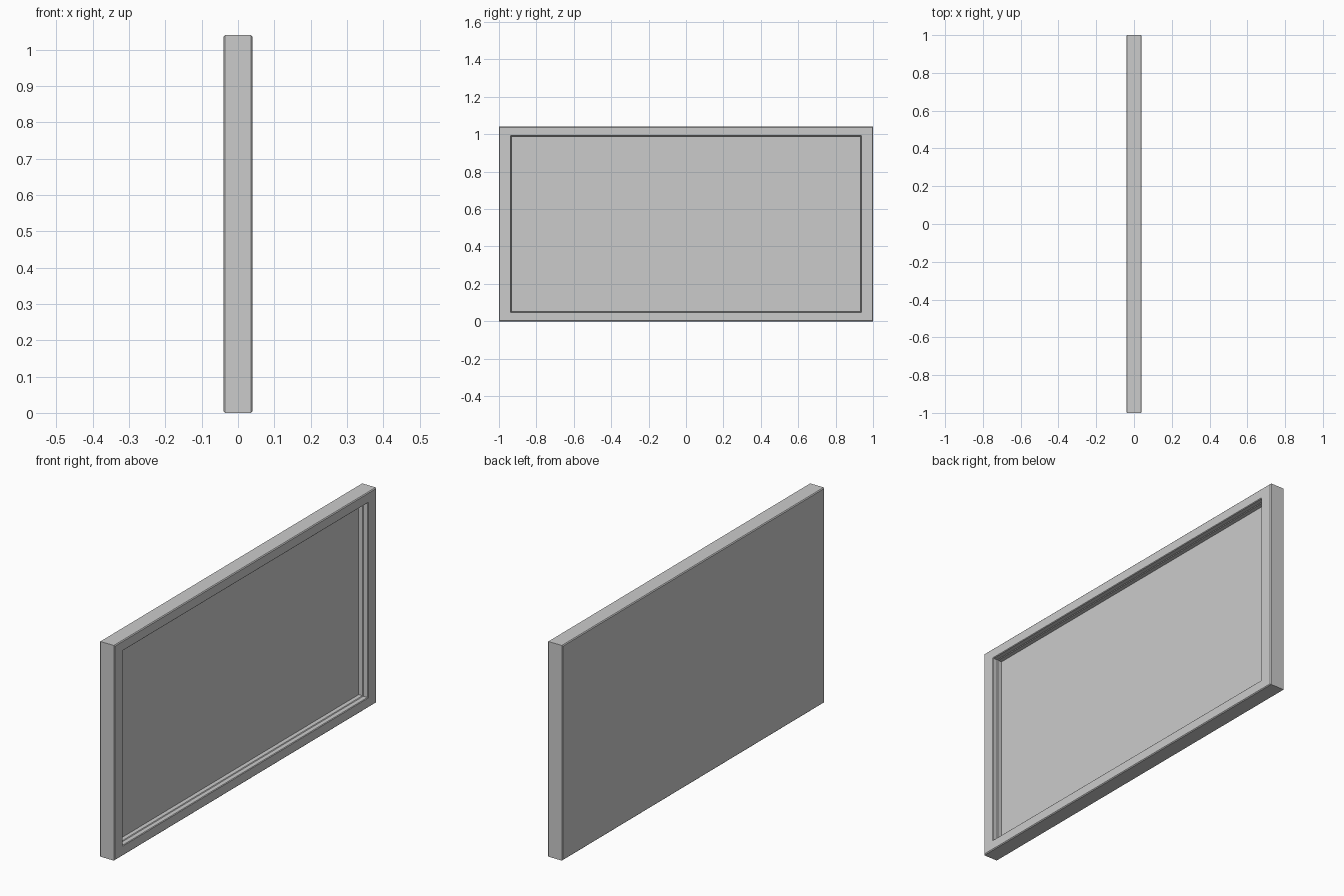
import bpy
import bmesh

if "Cube" in bpy.data.objects:
    bpy.data.objects.remove(bpy.data.objects["Cube"])

HALF_Y, Z0, Z1 = 1.0, 0.0, 1.04
SIDE, RAIL = 0.065, 0.05      # frame widths: upright sides, top and bottom rails


def ring(bm, x, t, extra=0.0):
    """Rectangular loop at depth x; t = 0 is the outer rim, t = 1 the opening."""
    y = HALF_Y - SIDE * t - extra
    lo, hi = Z0 + RAIL * t + extra, Z1 - RAIL * t - extra
    return [bm.verts.new((x, a, b)) for a, b in ((-y, lo), (y, lo), (y, hi), (-y, hi))]


def build(name, profile, closed):
    """Bridge successive loops; close as a ring, or cap both ends."""
    bm = bmesh.new()
    loops = [ring(bm, *p) for p in profile]
    pairs = list(zip(loops, loops[1:]))
    if closed:
        pairs.append((loops[-1], loops[0]))
    else:
        bm.faces.new(loops[0])
        bm.faces.new(loops[-1])
    for a, b in pairs:
        for i in range(4):
            j = (i + 1) % 4
            bm.faces.new((a[i], a[j], b[j], b[i]))
    bmesh.ops.recalc_face_normals(bm, faces=bm.faces)
    mesh = bpy.data.meshes.new(name)
    bm.to_mesh(mesh)
    bm.free()
    obj = bpy.data.objects.new(name, mesh)
    bpy.context.collection.objects.link(obj)
    return obj


# Frame and flat back in one shell: back, chamfered rim, front face, stepped
# opening, recessed panel surface
build("framed_panel", [
    (-0.04, 0, 0.004),
    (-0.036, 0, 0.0),
    (0.036, 0, 0.0),
    (0.04, 0, 0.004),
    (0.04, 1, -0.003),
    (0.037, 1, 0.0),
    (0.016, 1, 0.0),
    (0.013, 1, 0.003),
    (-0.007, 1, 0.003),
], closed=False)
